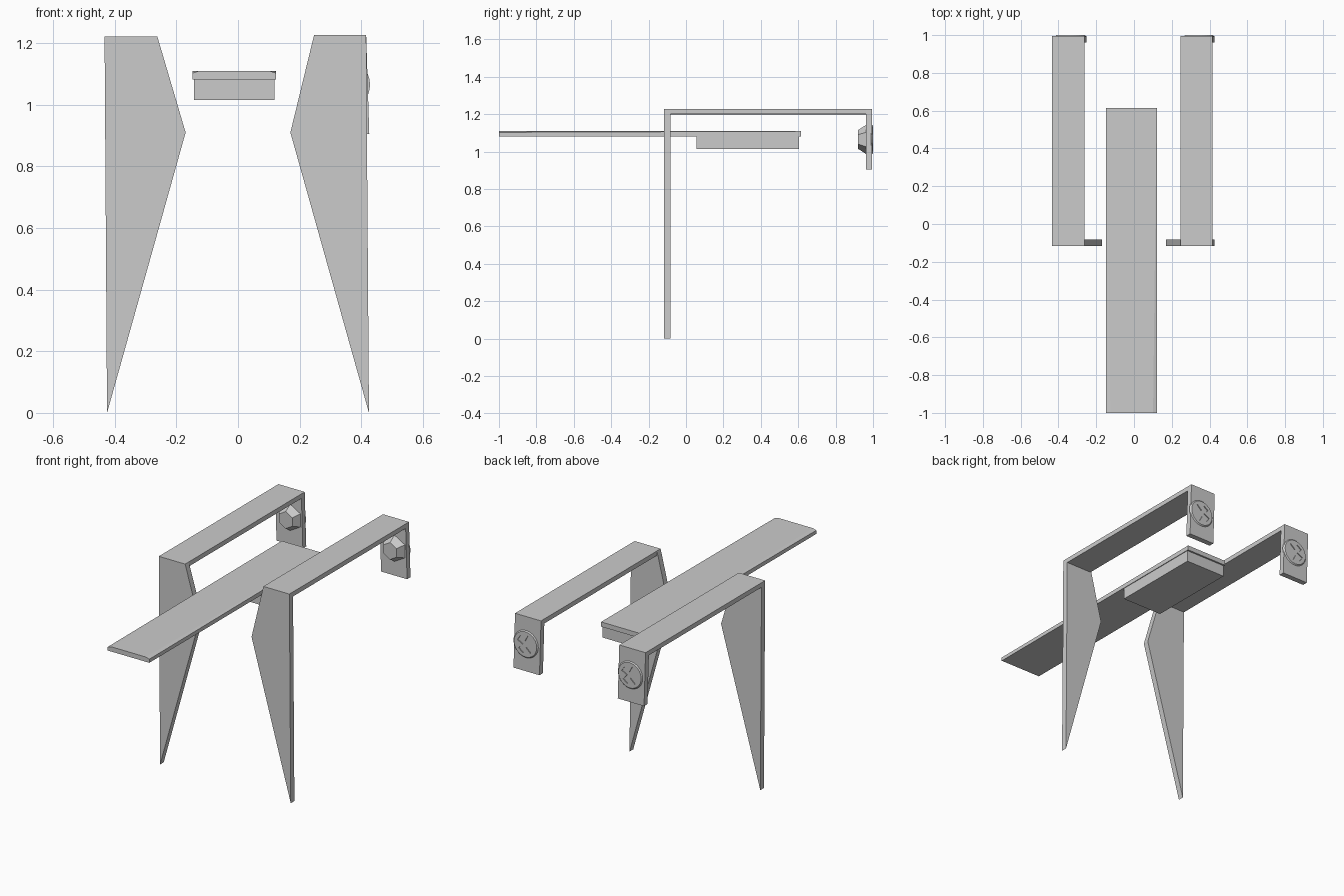
import bpy, bmesh, math
from mathutils import Matrix

if "Cube" in bpy.data.objects:
    bpy.data.objects.remove(bpy.data.objects["Cube"])


def finish(name, bm):
    bmesh.ops.recalc_face_normals(bm, faces=bm.faces)
    me = bpy.data.meshes.new(name)
    bm.to_mesh(me)
    bm.free()
    ob = bpy.data.objects.new(name, me)
    bpy.context.collection.objects.link(ob)
    return ob


def loft(name, front, back, y0, y1):
    """Solid between two x-z outlines at y0 and y1."""
    bm = bmesh.new()
    a = [bm.verts.new((x, y0, z)) for x, z in front]
    b = [bm.verts.new((x, y1, z)) for x, z in back]
    bm.faces.new(a)
    bm.faces.new(b)
    n = len(a)
    for i in range(n):
        j = (i + 1) % n
        bm.faces.new((a[i], a[j], b[j], b[i]))
    return finish(name, bm)


def plate(name, outline, y0, y1):
    return loft(name, outline, outline, y0, y1)


def cone(name, sides, r_front, r_back, x, y0, y1, z):
    bm = bmesh.new()
    rot = Matrix.Translation((x, (y0 + y1) / 2, z)) @ Matrix.Rotation(-math.pi / 2, 4, 'X')
    bmesh.ops.create_cone(bm, cap_ends=True, segments=sides, radius1=r_front,
                          radius2=r_back, depth=y1 - y0, matrix=rot)
    return finish(name, bm)


# central blade: the front end has chamfered top edges that fade out to the back
def blade_outline(cx, cz):
    l, r, b, t = -0.147, 0.123, 1.082, 1.11
    return [(l, b), (r, b), (r, t - cz), (r - cx, t), (l + cx, t), (l, t - cz)]


loft("blade", blade_outline(0.022, 0.007), blade_outline(0.003, 0.001), -1.0, 0.615)
plate("blade_block", [(-0.143, 1.015), (0.119, 1.015), (0.119, 1.082), (-0.143, 1.082)],
      0.055, 0.605)

# the two bent brackets with pointed front legs and bolted rear tabs
Z = 1.065
for side, s, lo, hi, top in (("left", -1, -0.433, -0.262, 1.222),
                             ("right", 1, 0.247, 0.416, 1.227)):
    outer, inner = (lo, hi) if s < 0 else (hi, lo)
    plate(side + "_leg", [(outer, top), (inner, top), (s * 0.17, 0.91), (s * 0.425, 0.0)],
          -0.117, -0.083)
    plate(side + "_arm", [(lo, top - 0.027), (hi, top - 0.027), (hi, top), (lo, top)],
          -0.083, 0.962)
    plate(side + "_tab", [(lo + 0.01, 0.905), (hi + 0.01, 0.905), (hi, top), (lo, top)],
          0.962, 0.994)
    x = (lo + hi) / 2 + 0.013
    # hex nut on the inner face
    cone(side + "_nut", 6, 0.05, 0.078, x, 0.92, 0.963, Z)
    # low bolt head with a cross recess
    head = cone(side + "_bolt_head", 32, 0.084, 0.074, x, 0.99, 1.0, Z)
    cross = []
    for k in range(4):
        a = math.radians(35 + 90 * k)
        for u, v in ((0.013, -0.013), (0.052, -0.018), (0.052, 0.018)):
            cross.append((x + u * math.cos(a) - v * math.sin(a),
                          Z + u * math.sin(a) + v * math.cos(a)))
    cutter = plate(side + "_cross_cutter", cross, 0.9945, 1.02)
    cutter.hide_render = True
    cutter.hide_set(True)
    m = head.modifiers.new("recess", 'BOOLEAN')
    m.operation = 'DIFFERENCE'
    m.solver = 'EXACT'
    m.object = cutter
